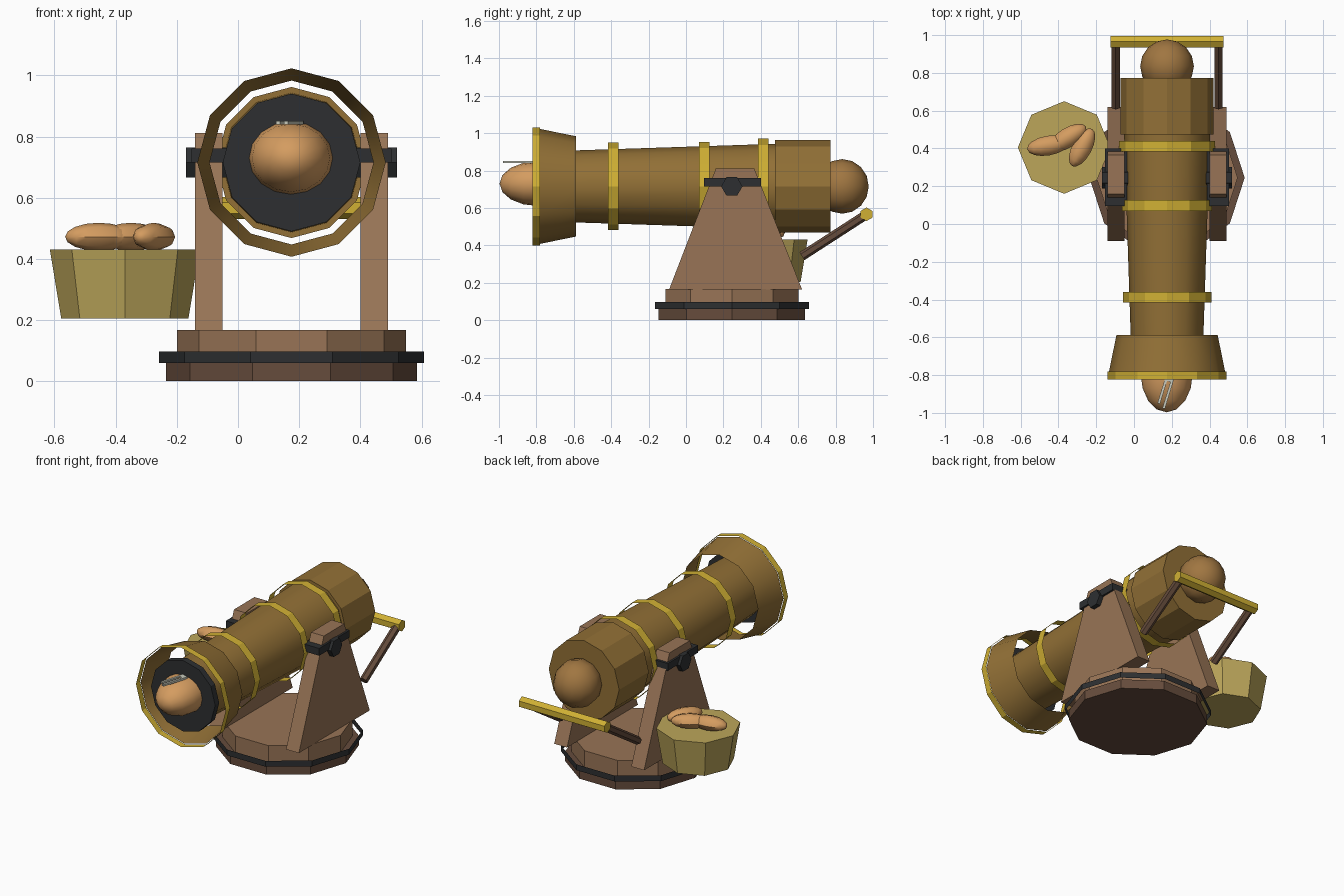
import bpy, math
from mathutils import Vector, Matrix

cube = bpy.data.objects.get("Cube")
if cube:
    bpy.data.objects.remove(cube, do_unlink=True)


def material(name, r, g, b):
    lin = [((c / 255 + 0.055) / 1.055) ** 2.4 for c in (r, g, b)] + [1]
    m = bpy.data.materials.new(name)
    m.use_nodes = True
    m.diffuse_color = lin
    m.node_tree.nodes["Principled BSDF"].inputs["Base Color"].default_value = lin
    return m


bronze = material("bronze", 146, 112, 54)
knob_bronze = material("warm bronze", 160, 118, 65)
wood = material("wood", 152, 116, 86)
dark_wood = material("dark wood", 102, 76, 60)
gold = material("gold", 208, 176, 52)
iron = material("iron", 45, 47, 49)
straw = material("straw", 188, 166, 90)
tan = material("tan skin", 212, 156, 96)
pale = material("pale metal", 200, 202, 188)

CX, CY, AXIS_Z = 0.175, 0.245, 0.715


def finish(name, mat, smooth=False):
    ob = bpy.context.object
    ob.name = name
    ob.data.materials.append(mat)
    if smooth:
        bpy.ops.object.shade_smooth_by_angle(angle=math.radians(45))
    return ob


def frustum(name, mat, start, end, r1, r2, sides, turn=0, cap=True, smooth=False):
    """Prism or cone between two points, optionally an open shell."""
    start, end = Vector(start), Vector(end)
    axis = end - start
    bpy.ops.mesh.primitive_cone_add(
        vertices=sides, radius1=r1, radius2=r2, depth=axis.length,
        end_fill_type='NGON' if cap else 'NOTHING')
    ob = bpy.context.object
    spin = Matrix.Rotation(math.radians(turn), 4, 'Z')
    aim = axis.to_track_quat('Z', 'Y').to_matrix().to_4x4()
    ob.data.transform(Matrix.Translation((start + end) / 2) @ aim @ spin)
    return finish(name, mat, smooth)


def along_barrel(name, mat, y1, y2, r1, r2, **kw):
    return frustum(name, mat, (CX, y1, AXIS_Z), (CX, y2, AXIS_Z), r1, r2, 12, **kw)


def ellipsoid(name, mat, center, radii, angle=0, sides=12):
    # Poles lie along the local y axis
    bpy.ops.mesh.primitive_uv_sphere_add(segments=sides, ring_count=8, radius=1)
    ob = bpy.context.object
    ob.data.transform(Matrix.Translation(center)
                      @ Matrix.Rotation(math.radians(angle), 4, 'Z')
                      @ Matrix.Diagonal((*radii, 1))
                      @ Matrix.Rotation(math.radians(90), 4, 'X'))
    return finish(name, mat, True)


def box(name, mat, center, size, angle=0):
    bpy.ops.mesh.primitive_cube_add(size=1)
    ob = bpy.context.object
    ob.data.transform(Matrix.Translation(center)
                      @ Matrix.Rotation(math.radians(angle), 4, 'Z')
                      @ Matrix.Diagonal((*size, 1)))
    return finish(name, mat)


# Round base with an iron hoop
def base_tier(name, mat, z1, z2, r, cap=True):
    frustum(name, mat, (CX, CY, z1), (CX, CY, z2), r, r, 10, turn=90, cap=cap)
    ob = bpy.context.object
    xs = [v.co.x for v in ob.data.vertices]
    # A corner must point along x
    if max(xs) - CX < r * 0.99:
        ob.data.transform(Matrix.Translation((CX, CY, 0))
                          @ Matrix.Rotation(math.radians(90), 4, 'Z')
                          @ Matrix.Translation((-CX, -CY, 0)))


base_tier("base_bottom", dark_wood, 0, 0.06, 0.411)
base_tier("base_hoop", iron, 0.06, 0.097, 0.433, cap=False)
base_tier("base_top", wood, 0.058, 0.167, 0.374)

# Side cheeks, straps and handle arms on both sides
profile = [(-0.09, 0.165), (0.62, 0.165), (0.365, 0.812), (0.16, 0.812)]
for side, sign in (("right", -1), ("left", 1)):
    x1, x2 = CX + sign * 0.225, CX + sign * 0.315
    verts = [(x, y, z) for x in (x1, x2) for y, z in profile]
    faces = [(3, 2, 1, 0), (4, 5, 6, 7)]
    faces += [(i, (i + 1) % 4, (i + 1) % 4 + 4, i + 4) for i in range(4)]
    if sign < 0:
        faces = [f[::-1] for f in faces]
    mesh = bpy.data.meshes.new(side + "_cheek")
    mesh.from_pydata(verts, [], faces)
    mesh.materials.append(wood)
    bpy.context.collection.objects.link(bpy.data.objects.new(side + "_cheek", mesh))
    box(side + "_strap", iron, (CX + sign * 0.27, 0.248, 0.738), (0.115, 0.305, 0.046))
    x = CX + sign * 0.272
    frustum(side + "_handle_arm", dark_wood, (x, 0.62, 0.342), (x, 0.965, 0.565),
            0.025, 0.025, 6)

# Pivot axle and push bar
frustum("axle", iron, (CX - 0.345, CY, AXIS_Z), (CX + 0.345, CY, AXIS_Z),
        0.057, 0.057, 6, turn=30)
frustum("push_bar", gold, (CX - 0.3, 0.965, 0.566), (CX + 0.3, 0.965, 0.566),
        0.036, 0.036, 6)

# Barrel, breech, flared muzzle shell
along_barrel("barrel", bronze, -0.79, 0.49, 0.186, 0.228, smooth=True)
along_barrel("breech", bronze, 0.475, 0.772, 0.247, 0.247)
along_barrel("muzzle_flare", bronze, -0.785, -0.588, 0.308, 0.268, cap=False, smooth=True)
along_barrel("muzzle_band", gold, -0.822, -0.78, 0.315, 0.315, cap=False)
along_barrel("muzzle_plate", iron, -0.80, -0.76, 0.225, 0.225)
for i, (y, r) in enumerate([(-0.388, 0.234), (0.098, 0.238), (0.412, 0.255)]):
    along_barrel("barrel_band_%d" % (i + 1), gold, y - 0.028, y + 0.028, r, r, cap=False)
ellipsoid("breech_knob", knob_bronze, (CX, 0.835, AXIS_Z), (0.142, 0.142, 0.146))

# Loaded tuber with a pale two-pronged clip on it
ellipsoid("loaded_tuber", tan, (0.173, -0.79, 0.73), (0.138, 0.207, 0.12), sides=16)
for i, offset in enumerate((-0.013, 0.013)):
    box("clip_prong_%d" % (i + 1), pale, (0.168 + offset, -0.885 - offset, 0.845),
        (0.014, 0.165, 0.012), -17)
box("clip_bridge", pale, (0.19, -0.82, 0.845), (0.04, 0.03, 0.012), -17)

# Basket with spare tubers
frustum("basket", straw, (-0.37, 0.405, 0.205), (-0.37, 0.405, 0.43), 0.208, 0.245, 8)
for i, (x, y, angle) in enumerate([(-0.455, 0.415, -80), (-0.35, 0.457, -58),
                                   (-0.275, 0.405, -28)]):
    ellipsoid("spare_tuber_%d" % (i + 1), tan, (x, y, 0.472), (0.052, 0.112, 0.046),
              angle, sides=8)
